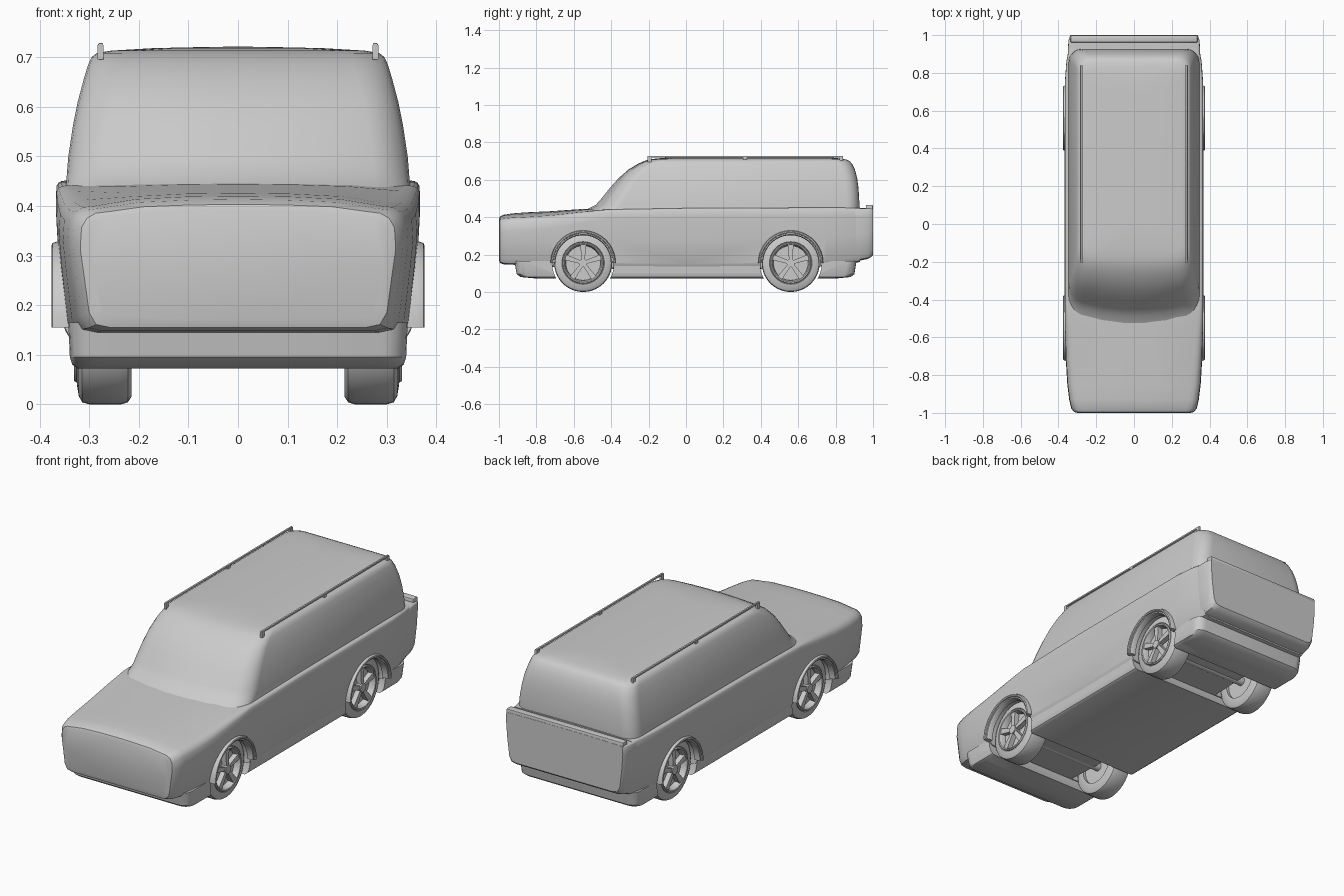
import bpy, bmesh
from math import sin, cos, pi, radians
from mathutils import Matrix

if "Cube" in bpy.data.objects:
    bpy.data.objects.remove(bpy.data.objects["Cube"])


def finish(name, bm, angle=35):
    bmesh.ops.recalc_face_normals(bm, faces=bm.faces)
    me = bpy.data.meshes.new(name)
    bm.to_mesh(me)
    bm.free()
    ob = bpy.data.objects.new(name, me)
    bpy.context.collection.objects.link(ob)
    smooth(ob, angle)
    return ob


def smooth(ob, angle=35):
    bpy.ops.object.select_all(action='DESELECT')
    bpy.context.view_layer.objects.active = ob
    ob.select_set(True)
    bpy.ops.object.shade_smooth_by_angle(angle=radians(angle))


def loft(name, rings, angle=35):
    bm = bmesh.new()
    vs = [[bm.verts.new(p) for p in r] for r in rings]
    n = len(vs[0])
    for a, b in zip(vs, vs[1:]):
        for i in range(n):
            j = (i + 1) % n
            bm.faces.new((a[i], a[j], b[j], b[i]))
    bm.faces.new(vs[0])
    bm.faces.new(vs[-1])
    return finish(name, bm, angle)


def section(y, z0, z1, w, s, c):
    """Body cross-section: shoulder radius s, top crown c."""
    h = z1 - c
    half = [(w - .06, z0), (w - .032, z0 + .006), (w - .018, z0 + .03),
            (w - .006, (z0 + h) / 2), (w, h - s - .03), (w - .06 * s, h - s * .7),
            (w - .3 * s, h - s * .28), (w - .7 * s, h - s * .06), (w - 1.2 * s, h),
            (w * .6, h + c * .68), (w * .3, h + c * .93)]
    pts = [(0, z0)] + half + [(0, z1)] + [(-x, z) for x, z in reversed(half)]
    return [(x, y, z) for x, z in pts]


def plan(z, w, yf, yr, r, bow=0.0):
    """Horizontal rounded rectangle, front edge bowed."""
    pts = []
    for cx, cy, a0 in ((w - r, yr - r, 0), (-w + r, yr - r, 90),
                       (-w + r, yf + r, 180), (w - r, yf + r, 270)):
        for k in range(6):
            a = radians(a0 + 18 * k)
            pts.append((cx + r * cos(a), cy + r * sin(a)))
        if a0 == 180:
            pts += [((w - r) * t, yf) for t in (-.6, -.2, .2, .6)]
    mid = (yf + yr) / 2
    return [(x, y + (bow * (x / w) ** 2 if y < mid else 0), z) for x, y in pts]


def lathe(name, prof, y, z, side, a0=0, a1=360, n=40):
    full = a1 - a0 == 360
    rings = []
    for k in range(n + 1):
        a = radians(a0 + (a1 - a0) * k / n)
        rings.append([(side * x, y + r * cos(a), z + r * sin(a)) for x, r in prof])
    if not full:
        return loft(name, rings)
    bm = bmesh.new()
    vs = [[bm.verts.new(p) for p in r] for r in rings[:-1]]
    for k in range(n):
        a, b = vs[k], vs[(k + 1) % n]
        for i in range(len(prof)):
            j = (i + 1) % len(prof)
            bm.faces.new((a[i], a[j], b[j], b[i]))
    return finish(name, bm)


def box(name, x0, x1, y0, y1, z0, z1, bevel=0.0):
    bm = bmesh.new()
    bmesh.ops.create_cube(bm, size=1)
    for v in bm.verts:
        v.co = ((x0 + x1) / 2 + v.co.x * (x1 - x0), (y0 + y1) / 2 + v.co.y * (y1 - y0),
                (z0 + z1) / 2 + v.co.z * (z1 - z0))
    if bevel:
        bmesh.ops.bevel(bm, geom=bm.edges[:], offset=bevel, segments=2, affect='EDGES', profile=.5)
    return finish(name, bm)


def cylinder(name, r, x0, x1, y, z, n=40):
    bm = bmesh.new()
    m = Matrix.Translation(((x0 + x1) / 2, y, z)) @ Matrix.Rotation(pi / 2, 4, 'Y')
    bmesh.ops.create_cone(bm, cap_ends=True, segments=n, radius1=r, radius2=r,
                          depth=abs(x1 - x0), matrix=m)
    return finish(name, bm)


def cut(ob, cutter):
    m = ob.modifiers.new("cut", 'BOOLEAN')
    m.operation, m.solver, m.object = 'DIFFERENCE', 'EXACT', cutter
    # keep the boolean ahead of any smoothing
    ob.modifiers.move(len(ob.modifiers) - 1, 0)
    bpy.ops.object.select_all(action='DESELECT')
    bpy.context.view_layer.objects.active = ob
    ob.select_set(True)
    bpy.ops.object.modifier_apply(modifier=m.name)
    bpy.data.objects.remove(cutter)


# Lower body with bonnet
body = loft("lower_body", [section(*a) for a in (
    (-1.0, .17, .390, .300, .04, .012), (-.995, .155, .403, .318, .045, .015),
    (-.975, .148, .413, .333, .045, .018), (-.93, .146, .420, .343, .045, .020),
    (-.85, .142, .426, .353, .045, .022), (-.72, .134, .432, .361, .04, .020),
    (-.55, .126, .444, .366, .03, .014), (-.42, .124, .449, .367, .018, .008),
    (0, .120, .452, .367, .015, .004), (.45, .124, .454, .367, .015, .004),
    (.75, .138, .455, .366, .015, .004), (.86, .150, .455, .358, .015, .004),
    (.93, .160, .452, .345, .015, .004))])

# Underbody skirt
skirt = loft("underbody", [plan(*a) for a in (
    (.072, .322, -.80, .80, .05), (.080, .334, -.885, .88, .05),
    (.095, .339, -.905, .90, .05), (.165, .342, -.918, .912, .05))])

# Cabin with windscreen and crowned roof
loft("cabin", [plan(*a) for a in (
    (.41, .350, -.58, .925, .07, .08), (.445, .346, -.525, .927, .07, .08),
    (.465, .345, -.485, .927, .07, .07), (.50, .342, -.453, .926, .07, .06),
    (.56, .333, -.405, .922, .07, .05), (.61, .323, -.360, .915, .07, .04),
    (.655, .311, -.308, .903, .07, .03), (.685, .302, -.258, .888, .07, .025),
    (.700, .295, -.225, .875, .07, .02), (.708, .285, -.198, .858, .07, .02),
    (.713, .255, -.165, .83, .07, .015), (.718, .170, -.11, .79, .07, .01),
    (.720, .080, -.05, .73, .05, 0), (.721, .015, 0, .68, .01, 0))], 40)

# Tailgate block and its upper lip
loft("tailgate", [section(*a) for a in (
    (.85, .165, .448, .345, .012, .003), (.92, .166, .448, .350, .012, .003),
    (.97, .176, .450, .347, .012, .003), (.992, .188, .450, .341, .012, .003),
    (1.0, .197, .450, .336, .012, .003))])
box("tailgate_lip", -.336, .336, .962, .999, .43, .465, .004)

# Roof rails on short posts
for s in (-1, 1):
    x = s * .277
    box("roof_rail", x - .005, x + .005, -.205, .84, .719, .728, .002)
    for y in (-.195, .315, .83):
        box("rail_post", x - .006, x + .006, y - .01, y + .01, .695, .724)

# Wheels, wells and arch flares
ZC = .155
TYRE = [(.215, .10), (.215, .14), (.222, .151), (.235, .155), (.30, .155),
        (.314, .151), (.321, .138), (.325, .114), (.318, .108), (.30, .10)]
RIM = [(.29, .092), (.29, .109), (.326, .111), (.331, .107), (.329, .101), (.315, .094)]
FLARE = [(.335, .148), (.358, .148), (.366, .152), (.367, .158), (.373, .159),
         (.376, .164), (.374, .170), (.362, .174), (.335, .174)]
for place, yc in (("front", -.55), ("rear", .56)):
    cut(skirt, cylinder("cutter", .166, -.5, .5, yc, ZC))
    cylinder(place + "_axle", .022, -.23, .23, yc, ZC - .01, 16)
    for s in (-1, 1):
        cut(body, cylinder("cutter", .16, s * .19, s * .5, yc, ZC))
        lathe(place + "_tyre", TYRE, yc, ZC, s)
        lathe(place + "_rim", RIM, yc, ZC, s)
        cylinder(place + "_brake_disc", .101, s * .23, s * .298, yc, ZC)
        cylinder(place + "_hub", .022, s * .29, s * .330, yc, ZC, 20)
        lathe(place + "_arch_flare", FLARE, yc, ZC, s, 0, 180, 28)
        # Five tapered spokes
        bm = bmesh.new()
        for k in range(5):
            a = radians(90 + 72 * k)
            new = bmesh.ops.create_cube(bm, size=1)["verts"]
            for v in new:
                r = .012 if v.co.z < 0 else .099
                t = v.co.y * (.018 if v.co.z < 0 else .030)
                v.co = (s * (.312 + v.co.x * .026), yc + r * cos(a) - t * sin(a),
                        ZC + r * sin(a) + t * cos(a))
        finish(place + "_spokes", bm)
smooth(body)
smooth(skirt)
